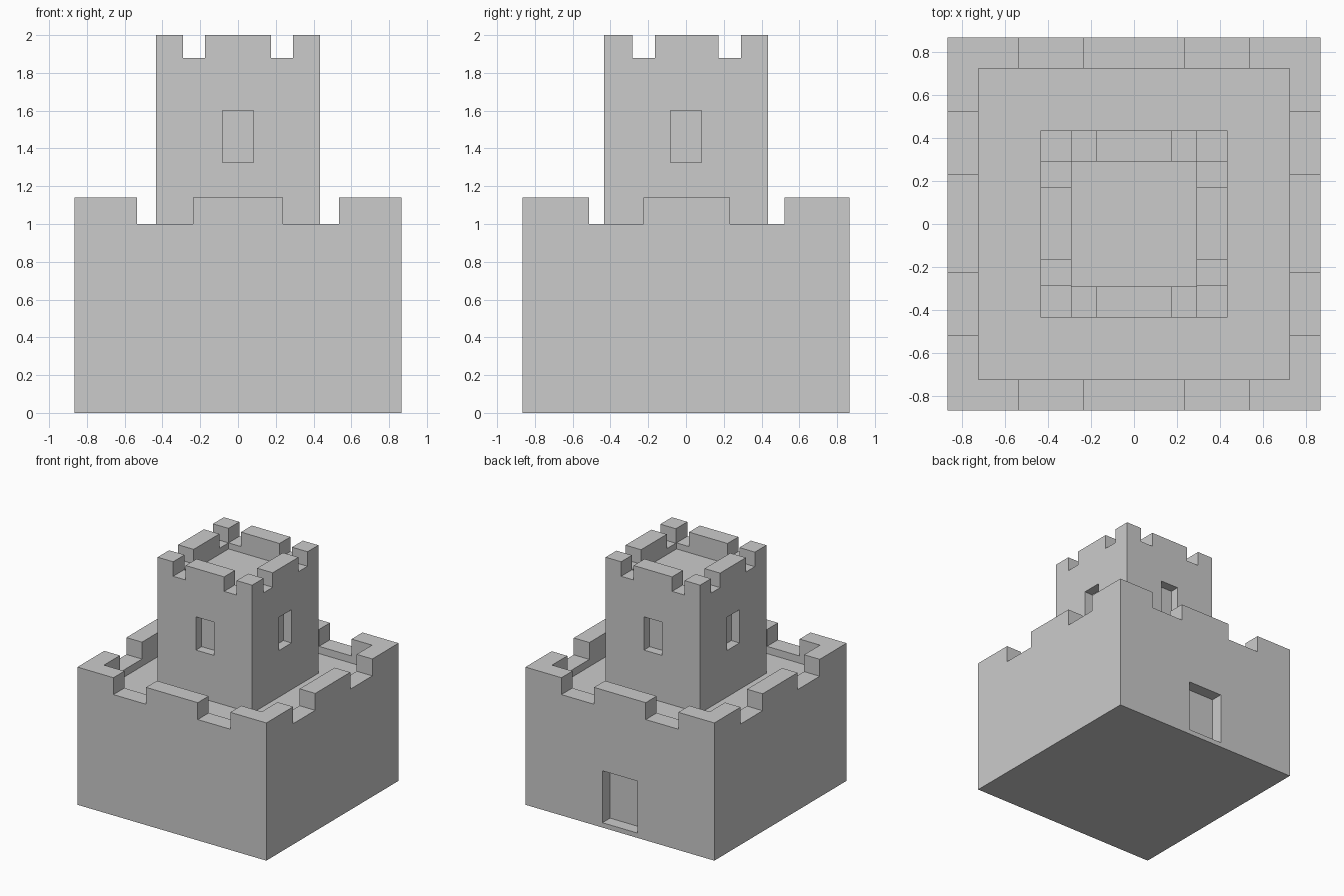
import bpy

if "Cube" in bpy.data.objects:
    bpy.data.objects.remove(bpy.data.objects["Cube"])


def box(name, x, y, z):
    """Axis-aligned box from (min, max) ranges."""
    bpy.ops.mesh.primitive_cube_add(
        size=1, location=[(a + b) / 2 for a, b in (x, y, z)])
    ob = bpy.context.object
    ob.name = name
    ob.scale = [b - a for a, b in (x, y, z)]
    bpy.ops.object.transform_apply(location=True, rotation=True, scale=True)
    return ob


def cut(target, x, y, z):
    """Subtract a box from the target."""
    cutter = box("cutter", x, y, z)
    cutter.hide_render = True
    mod = target.modifiers.new("cut", 'BOOLEAN')
    mod.operation = 'DIFFERENCE'
    mod.solver = 'EXACT'
    mod.object = cutter
    bpy.context.view_layer.objects.active = target
    bpy.ops.object.modifier_apply(modifier=mod.name)
    bpy.data.objects.remove(cutter, do_unlink=True)


def battlement(name, outer, inner, bottom, top, notch_z, floor_z, notch_x, notch_y):
    """Square block with a sunken roof and two notches per parapet wall."""
    ob = box(name, (-outer, outer), (-outer, outer), (bottom, top))
    cut(ob, (-inner, inner), (-inner, inner), (floor_z, top + 0.2))
    for s in (-1, 1):
        rx = sorted(s * v for v in notch_x)
        ry = sorted(s * v + 0.004 for v in notch_y)
        cut(ob, rx, (-1, 1), (notch_z, top + 0.2))
        cut(ob, (-1, 1), ry, (notch_z, top + 0.2))
    return ob


# Wide lower keep with a recessed door at the back
keep = battlement("keep", 0.865, 0.722, 0, 1.14, 1.0, 0.94,
                  (0.237, 0.535), (0.229, 0.518))
cut(keep, (-0.16, 0.16), (0.765, 1), (0.04, 0.47))

# Upper tower standing on the keep roof
tower = battlement("tower", 0.433, 0.291, 0.94, 2.0, 1.88, 1.83,
                   (0.176, 0.291), (0.168, 0.287))

# Recessed window on each side of the tower
for s in (-1, 1):
    recess = sorted((s * 0.358, s * 0.6))
    cut(tower, (-0.082, 0.082), recess, (1.325, 1.6))
    cut(tower, recess, (-0.082, 0.082), (1.325, 1.6))
